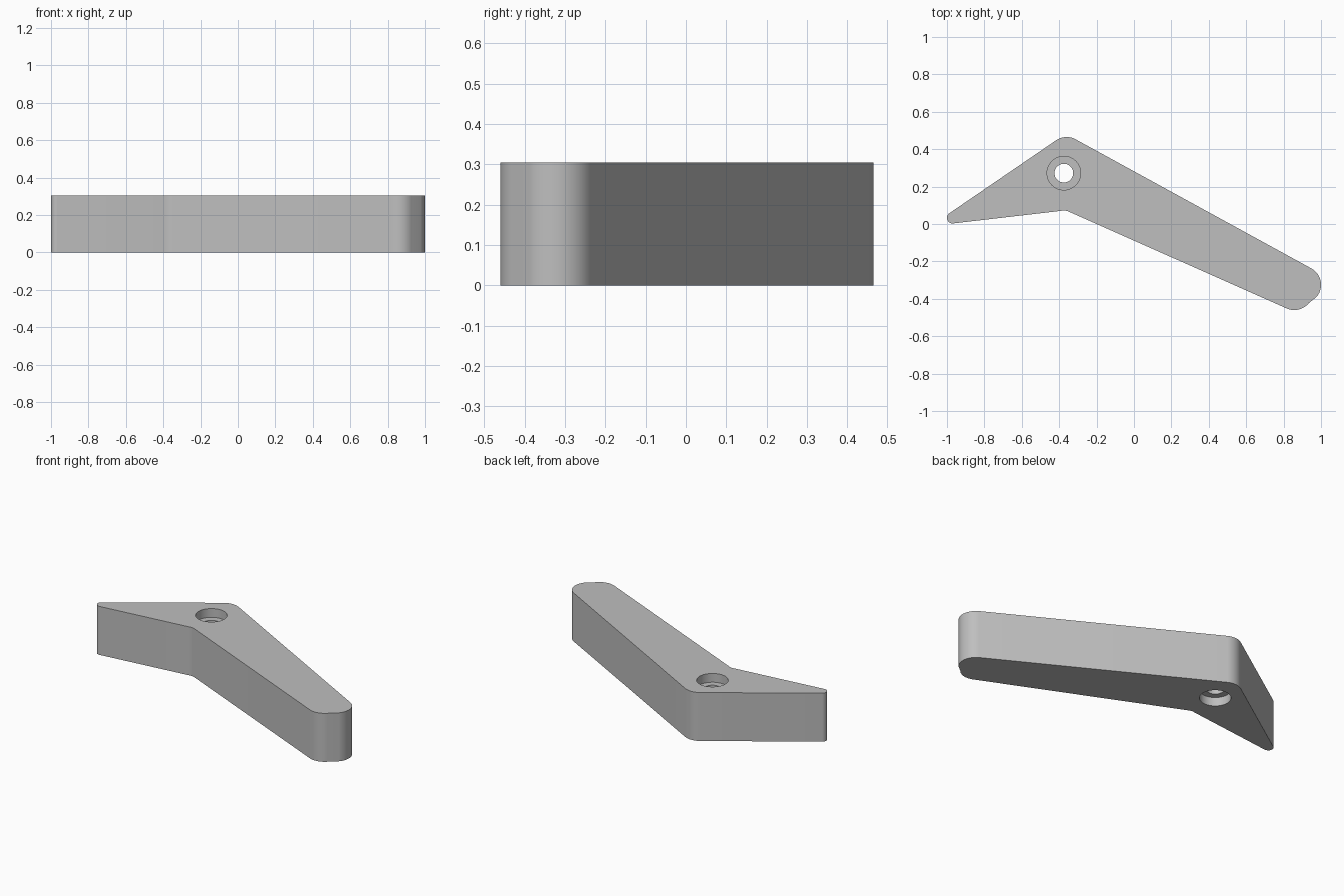
import bpy
import bmesh
from math import sin, cos, radians
from mathutils import Matrix

cube = bpy.data.objects.get("Cube")
if cube:
    bpy.data.objects.remove(cube, do_unlink=True)

HEIGHT = 0.305
HOLE = (-0.375, 0.272)
BORE_DEPTH = 0.055

grey = bpy.data.materials.new("light grey")
grey.use_nodes = True
colour = (0.52, 0.52, 0.52, 1)
grey.diffuse_color = colour
grey.node_tree.nodes["Principled BSDF"].inputs["Base Color"].default_value = colour


def arc(x, y, radius, start, end, steps=14):
    """Points along a rounded corner, angles in degrees."""
    angles = [radians(start + (end - start) * i / steps) for i in range(steps + 1)]
    return [(x + radius * cos(a), y + radius * sin(a)) for a in angles]


def make_object(name, bm):
    bmesh.ops.recalc_face_normals(bm, faces=bm.faces)
    mesh = bpy.data.meshes.new(name)
    bm.to_mesh(mesh)
    bm.free()
    mesh.materials.append(grey)
    obj = bpy.data.objects.new(name, mesh)
    bpy.context.collection.objects.link(obj)
    return obj


def cut_cylinder(target, radius, low, high):
    """Drill a vertical hole through the target between two heights."""
    bm = bmesh.new()
    bmesh.ops.create_cone(bm, cap_ends=True, segments=64, radius1=radius, radius2=radius,
                          depth=high - low,
                          matrix=Matrix.Translation((*HOLE, (low + high) / 2)))
    cutter = make_object("drill_cutter", bm)
    cutter.hide_render = True
    mod = target.modifiers.new("drill", 'BOOLEAN')
    mod.operation = 'DIFFERENCE'
    mod.solver = 'EXACT'
    mod.object = cutter
    bpy.ops.object.modifier_apply(modifier=mod.name)
    bpy.data.objects.remove(cutter, do_unlink=True)


# Bent lever outline: thin tip, rounded bend, blunt rounded end, inner bend
outline = (arc(-0.97, 0.033, 0.03, 276.5, 124.3)
           + arc(-0.36, 0.365, 0.1, 124.3, 61.3)
           + arc(0.9, -0.325, 0.1, 61.3, -40)
           + arc(0.857, -0.36, 0.1, -40, -114)
           + [(-0.355, 0.069), (-0.373, 0.073), (-0.392, 0.07)])

# Lever body, extruded upward
bm = bmesh.new()
base = bm.faces.new([bm.verts.new((x, y, 0)) for x, y in outline])
top = bmesh.ops.extrude_face_region(bm, geom=[base], use_keep_orig=True)["geom"]
bmesh.ops.translate(bm, vec=(0, 0, HEIGHT),
                    verts=[v for v in top if isinstance(v, bmesh.types.BMVert)])
lever = make_object("lever_body", bm)

bpy.ops.object.select_all(action='DESELECT')
lever.select_set(True)
bpy.context.view_layer.objects.active = lever

# Through hole with a matching counterbore on each side
cut_cylinder(lever, 0.05, -0.1, HEIGHT + 0.1)
cut_cylinder(lever, 0.09, HEIGHT - BORE_DEPTH, HEIGHT + 0.1)
cut_cylinder(lever, 0.09, -0.1, BORE_DEPTH)

bpy.ops.object.shade_smooth_by_angle(angle=radians(30))
